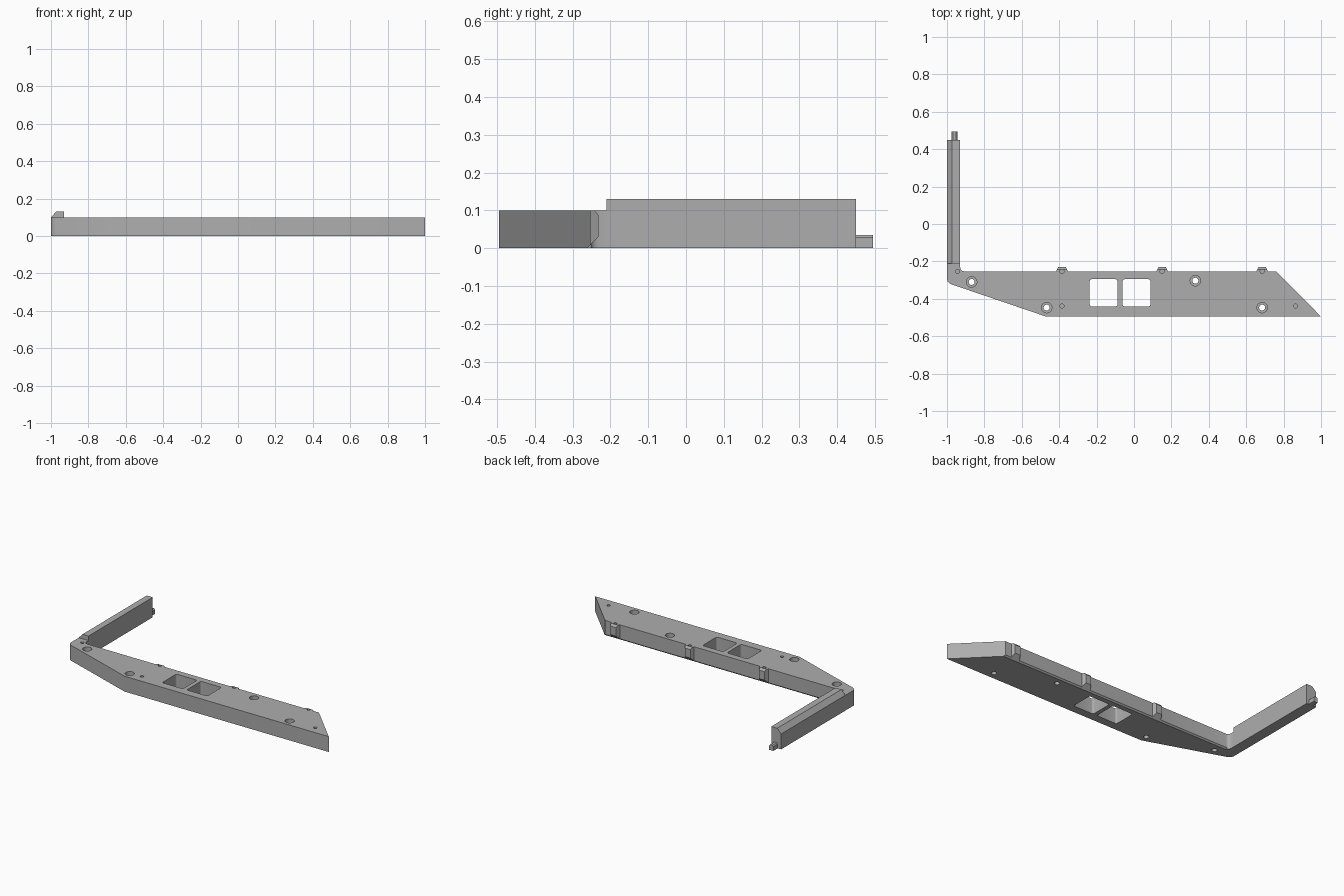
import bpy, bmesh, math
from mathutils import Vector

if "Cube" in bpy.data.objects:
    bpy.data.objects.remove(bpy.data.objects["Cube"], do_unlink=True)

grey = bpy.data.materials.new("plain grey")
grey.use_nodes = True
colour = (0.42, 0.42, 0.42, 1)
grey.diffuse_color = colour
grey.node_tree.nodes["Principled BSDF"].inputs["Base Color"].default_value = colour


def prism(name, points, start, length):
    """Extrude a closed outline of 3D directions by a vector."""
    bm = bmesh.new()
    face = bm.faces.new([bm.verts.new(Vector(p) + Vector(start)) for p in points])
    new = bmesh.ops.extrude_face_region(bm, geom=[face])["geom"]
    moved = [v for v in new if isinstance(v, bmesh.types.BMVert)]
    bmesh.ops.translate(bm, verts=moved, vec=length)
    bmesh.ops.recalc_face_normals(bm, faces=bm.faces)
    mesh = bpy.data.meshes.new(name)
    bm.to_mesh(mesh)
    bm.free()
    mesh.materials.append(grey)
    obj = bpy.data.objects.new(name, mesh)
    bpy.context.collection.objects.link(obj)
    return obj


def flat(name, points, z0, z1):
    return prism(name, [(x, y, 0) for x, y in points], (0, 0, z0), (0, 0, z1 - z0))


def combine(target, tool, operation):
    mod = target.modifiers.new(operation, "BOOLEAN")
    mod.operation, mod.object, mod.solver = operation, tool, "EXACT"
    bpy.context.view_layer.objects.active = target
    bpy.ops.object.modifier_apply(modifier=mod.name)
    bpy.data.objects.remove(tool, do_unlink=True)


def circle(x, y, r, n=24):
    return [(x + r * math.cos(math.tau * i / n), y + r * math.sin(math.tau * i / n))
            for i in range(n)]


def rounded(x0, x1, y0, y1, r, n=4):
    pts = []
    for k, (cx, cy) in enumerate([(x1 - r, y1 - r), (x0 + r, y1 - r),
                                  (x0 + r, y0 + r), (x1 - r, y0 + r)]):
        for i in range(n + 1):
            a = math.pi / 2 * (k + i / n)
            pts.append((cx + r * math.cos(a), cy + r * math.sin(a)))
    return pts


BACK, FRONT, TOP = -0.253, -0.495, 0.1

# Base plate with rounded elbow
body = flat("bracket_body", [
    (-0.47, FRONT), (1, FRONT), (0.76, BACK), (-0.908, BACK), (-0.919, -0.25),
    (-0.926, -0.243), (-0.929, -0.232), (-0.929, -0.2), (-1, -0.2), (-1, -0.295),
    (-0.996, -0.307), (-0.988, -0.316), (-0.975, -0.323)], 0, TOP)

# Side arm with one bevelled top edge
arm = prism("arm", [(-1, 0, 0), (-0.929, 0, 0), (-0.929, 0, 0.13),
                    (-0.972, 0, 0.13), (-1, 0, TOP)], (0, -0.21, 0), (0, 0.66, 0))
combine(body, arm, "UNION")

# Peg on the arm end
peg = prism("peg", [(-0.975, 0, 0), (-0.945, 0, 0), (-0.945, 0, 0.028),
                    (-0.952, 0, 0.035), (-0.968, 0, 0.035), (-0.975, 0, 0.028)],
            (0, 0.44, 0), (0, 0.055, 0))
combine(body, peg, "UNION")

# Tapered tabs on the back edge
tabs = (-0.385, 0.15, 0.685)
for x in tabs:
    tab = flat("tab", [(x - 0.035, -0.27), (x + 0.035, -0.27), (x + 0.031, BACK),
                       (x + 0.02, -0.231), (x - 0.02, -0.231), (x - 0.031, BACK)], 0, TOP)
    slope = prism("tab_slope", [(0, -0.243, TOP + 0.001), (0, -0.229, 0.084),
                                (0, -0.2, 0.084), (0, -0.2, 0.13), (0, -0.243, 0.13)],
                  (x - 0.06, 0, 0), (0.12, 0, 0))
    combine(tab, slope, "DIFFERENCE")
    combine(body, tab, "UNION")

# Bevel under the back edge and tabs
under = prism("under_bevel", [(0, -0.272, -0.01), (0, -0.202, 0.06), (0, -0.202, -0.01)],
              (-0.915, 0, 0), (1.75, 0, 0))
combine(body, under, "DIFFERENCE")

# Two square windows
for x in (-0.237, -0.061):
    combine(body, flat("window", rounded(x, x + 0.149, -0.441, -0.295, 0.012), -0.05, 0.2),
            "DIFFERENCE")

# Counterbored screw holes
for x, y in [(-0.868, -0.31), (-0.467, -0.447), (0.328, -0.303), (0.685, -0.447)]:
    combine(body, flat("screw_hole", circle(x, y, 0.016), -0.05, 0.2), "DIFFERENCE")
    combine(body, flat("screw_head", circle(x, y, 0.028), 0.05, 0.2), "DIFFERENCE")

# Small blind holes
for x, y in [(-0.943, BACK), (-0.385, -0.438), (0.863, -0.438)] + [(x, BACK) for x in tabs]:
    combine(body, flat("pin_hole", circle(x, y, 0.011, 16), 0.04, 0.2), "DIFFERENCE")

bpy.ops.object.select_all(action="DESELECT")
body.select_set(True)
bpy.context.view_layer.objects.active = body
bpy.ops.object.shade_smooth_by_angle(angle=math.radians(30))
